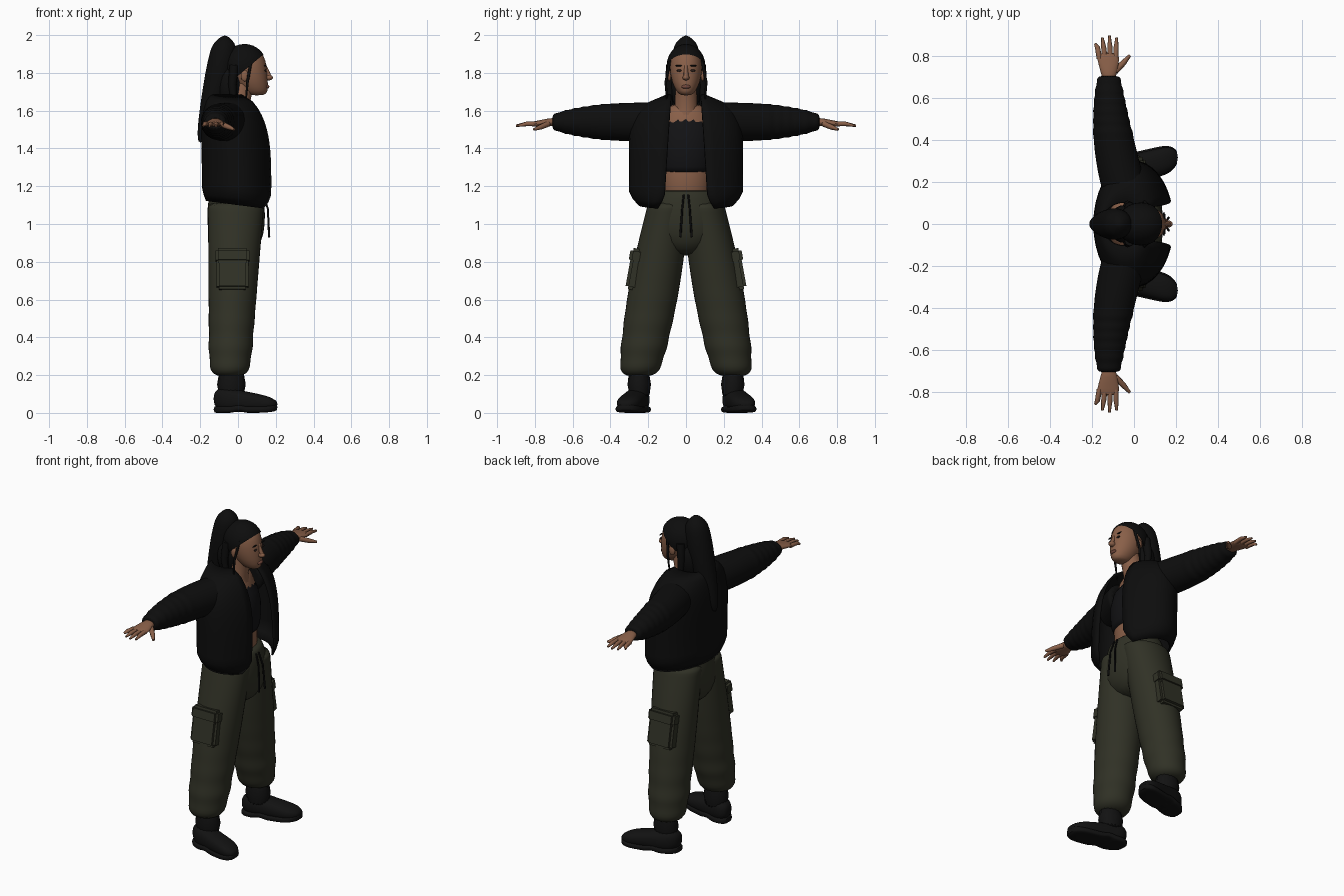
import bpy, bmesh, math
from mathutils import Vector, Matrix

default_cube = bpy.data.objects.get("Cube")
if default_cube:
    bpy.data.objects.remove(default_cube)


def material(name, *colour):
    result = bpy.data.materials.new(name)
    result.diffuse_color = (*colour, 1)
    result.use_nodes = True
    shader = result.node_tree.nodes["Principled BSDF"]
    shader.inputs["Base Color"].default_value = (*colour, 1)
    shader.inputs["Roughness"].default_value = .9
    return result


SKIN = material("warm brown skin", .25, .115, .065)
LIP = material("dark lip", .17, .065, .045)
HAIR = material("black hair", .004, .004, .004)
JACKET = material("black jacket", .004, .004, .004)
SHIRT = material("charcoal top", .006, .006, .007)
PANTS = material("olive cloth", .03, .031, .019)
BOOT = material("black boots", .006, .006, .006)
EYE = material("dark eye", .02, .012, .01)


def finish(name, bm, mat, subdivide=False):
    bmesh.ops.recalc_face_normals(bm, faces=bm.faces)
    mesh = bpy.data.meshes.new(name)
    bm.to_mesh(mesh)
    bm.free()
    part = bpy.data.objects.new(name, mesh)
    bpy.context.collection.objects.link(part)
    mesh.materials.append(mat)
    if subdivide:
        modifier = part.modifiers.new("smooth", "SUBSURF")
        modifier.levels = modifier.render_levels = 1
    bpy.ops.object.select_all(action="DESELECT")
    part.select_set(True)
    bpy.context.view_layer.objects.active = part
    bpy.ops.object.shade_smooth_by_angle(angle=math.radians(60))
    return part


def bridge(rings, closed=True):
    bm = bmesh.new()
    rows = [[bm.verts.new(point) for point in ring] for ring in rings]
    count = len(rows[0])
    for lower, upper in zip(rows, rows[1:]):
        for i in range(count if closed else count - 1):
            j = (i + 1) % count
            bm.faces.new((lower[i], lower[j], upper[j], upper[i]))
    if closed:
        bm.faces.new(rows[0])
        bm.faces.new(rows[-1])
    return bm


def loft(name, axis, rows, mat, side=1, power=1.0, count=18):
    """Each row: place on axis, two centre coordinates, two radii."""
    rings = []
    for place, centre_a, centre_b, radius_a, radius_b in rows:
        ring = []
        for i in range(count):
            angle = math.tau * i / count
            c, s = math.cos(angle), math.sin(angle)
            a = centre_a + radius_a * math.copysign(abs(c) ** power, c)
            b = centre_b + radius_b * math.copysign(abs(s) ** power, s)
            x, y, z = {"x": (place, a, b), "y": (a, place, b), "z": (a, b, place)}[axis]
            ring.append((x, y * side, z))
        rings.append(ring)
    return finish(name, bridge(rings), mat, subdivide=True)


def column(name, mat, *rows):
    """Upright centred loft; each row: height, centre x, depth, width."""
    return loft(name, "z", [(z, x, 0, depth, width) for z, x, depth, width in rows], mat)


def strand(name, mat, *points, side=1, count=8):
    """Tapered tube; each point: x, y, z, radius."""
    places = [Vector((x, y * side, z)) for x, y, z, radius in points]
    rings = []
    for i, place in enumerate(places):
        along = places[min(i + 1, len(places) - 1)] - places[max(i - 1, 0)]
        across = along.orthogonal().normalized() if i == 0 else (across - across.project(along)).normalized()
        other = along.cross(across).normalized()
        angles = [math.tau * k / count for k in range(count)]
        rings.append([place + points[i][3] * (across * math.cos(a) + other * math.sin(a)) for a in angles])
    return finish(name, bridge(rings), mat)


def ball(name, mat, centre, size, hairline=None):
    bm = bmesh.new()
    bmesh.ops.create_uvsphere(bm, u_segments=24, v_segments=16, radius=1)
    bmesh.ops.scale(bm, vec=size, verts=bm.verts)
    bmesh.ops.translate(bm, vec=centre, verts=bm.verts)
    if hairline:
        point, normal = hairline
        bmesh.ops.bisect_plane(bm, geom=bm.verts[:] + bm.edges[:] + bm.faces[:],
                               plane_co=point, plane_no=normal, clear_inner=True)
    return finish(name, bm, mat)


def block(name, mat, centre, half, tilt):
    bm = bmesh.new()
    bmesh.ops.create_cube(bm, size=2)
    bmesh.ops.scale(bm, vec=half, verts=bm.verts)
    bmesh.ops.rotate(bm, matrix=Matrix.Rotation(tilt, 3, "X"), verts=bm.verts)
    bmesh.ops.translate(bm, vec=centre, verts=bm.verts)
    bmesh.ops.bevel(bm, geom=bm.edges[:], offset=.015, segments=2, affect="EDGES")
    return finish(name, bm, mat)


def steps(count):
    return [i / count for i in range(count + 1)]


def mix(start, end, t):
    return start + (end - start) * t


# Head, face and neck
column("head", SKIN, (1.68, .1, .04, .03), (1.7, .09, .07, .05), (1.75, .07, .09, .077),
       (1.83, .05, .105, .09), (1.9, .045, .095, .08), (1.94, .04, .05, .04))
strand("nose_bridge", SKIN, (.14, 0, 1.84, .01), (.165, 0, 1.78, .013))
ball("nose_tip", SKIN, (.16, 0, 1.775), (.025, .018, .015))
ball("lips", LIP, (.153, 0, 1.727), (.013, .024, .011))
strand("neck", SKIN, (-.01, 0, 1.57, .08), (0, 0, 1.63, .06), (.03, 0, 1.74, .055), count=20)

# Scalp hair cut along a slanted hairline, nape hair and ponytail
ball("hair_cap", HAIR, (.035, 0, 1.835), (.118, .103, .118),
     hairline=((0, 0, 1.785), (-.84, 0, 1)))
ball("nape_hair", HAIR, (-.05, 0, 1.73), (.07, .09, .13))
ponytail = []
for t in steps(14):
    radius = max(.01, .077 * abs(math.sin(math.pi * t ** .6)) ** .5)
    ponytail.append((mix(2, 1.43, t), mix(-.07, -.2, t ** 1.5), radius, radius))
column("ponytail", HAIR, *ponytail)

# Torso, cropped top and trouser hips
column("torso", SKIN, (1.1, -.01, .12, .15), (1.25, -.01, .11, .13),
       (1.5, -.02, .115, .16), (1.6, -.03, .09, .13), (1.64, -.02, .06, .07))
column("cropped_top", SHIRT, (1.27, -.01, .12, .14), (1.28, -.01, .125, .15),
       (1.43, -.01, .145, .165), (1.6, -.025, .1, .14))
column("trouser_hips", PANTS, (.83, -.01, .08, .05), (.9, -.01, .14, .2),
       (1, -.01, .157, .24), (1.1, -.01, .155, .2), (1.17, -.01, .14, .166), (1.18, -.01, .13, .16))

# Open jacket body, rounding in at the shoulders and gathered at the hem
rings = []
for t in steps(16):
    hem = max(0, 1 - t * 10)
    depth = mix(.19, .11, t ** 5) - .02 * hem
    width = mix(.303, .105, t ** 9) - .05 * hem
    gap = math.asin((mix(.12, .08, t) + .03 * hem) / width)
    ring = []
    for turn in steps(32):
        angle = mix(gap, math.tau - gap, turn)
        x = depth * math.cos(angle) - .05 * t ** 3
        droop = .13 * x * max(0, 1 - t * 2)
        ring.append((x, width * math.sin(angle), mix(1.1, 1.685, t) - droop))
    rings.append(ring)
jacket = finish("jacket_body", bridge(rings, closed=False), JACKET)
jacket.modifiers.new("cloth", "SOLIDIFY").thickness = .012

for side, word in ((1, "left"), (-1, "right")):
    # Face details and loose hair
    ball(word + "_eye", EYE, (.146, .036 * side, 1.812), (.005, .015, .006))
    ball(word + "_brow", HAIR, (.143, .038 * side, 1.838), (.005, .02, .004))
    ball(word + "_ear", SKIN, (.035, .088 * side, 1.785), (.02, .01, .03))
    strand(word + "_loose_lock", HAIR, (.07, .085, 1.87, .008), (.05, .107, 1.75, .007),
           (.04, .1, 1.63, .003), side=side)
    strand(word + "_back_lock", HAIR, (-.02, .08, 1.84, .025), (-.03, .09, 1.74, .022),
           (-.02, .085, 1.61, .012), side=side)

    # Sleeve with gathered folds toward the cuff
    sleeve = []
    for i, t in enumerate(steps(24)):
        fold = (.005 if i % 2 else -.005) * (.5 < t < .95)
        sleeve.append((mix(.13, .71, t), mix(-.12, -.035, (1 - t) ** 2), 1.54,
                       mix(.11, .055, t * t) + fold, mix(.105, .042, t ** 3) + fold))
    loft(word + "_sleeve", "y", sleeve, JACKET, side)

    # Hand with spread fingers
    loft(word + "_palm", "y", [(.68, -.12, 1.54, .03, .024), (.73, -.12, 1.54, .04, .02),
                               (.79, -.123, 1.53, .056, .016), (.82, -.125, 1.53, .05, .012)],
         SKIN, side)
    for i, finger in enumerate(("little", "ring", "middle", "index")):
        base = -.165 + .026 * i
        tip = -.185 + .034 * i
        reach = .9 - .01 * (i - 2) ** 2
        strand(f"{word}_{finger}_finger", SKIN, (base, .79, 1.53, .013),
               (mix(base, tip, .5), .845, 1.53, .012), (tip, reach, 1.52, .006), side=side)
    strand(word + "_thumb", SKIN, (-.09, .73, 1.53, .016), (-.05, .77, 1.513, .014),
           (-.02, .805, 1.5, .007), side=side)

    # Baggy trouser leg, bunched above a tight ankle
    leg = []
    for t in steps(24):
        bunch = .012 * math.sin(t * 45) * (1 - t) ** 5
        cuff = .035 * max(0, 1 - t * 15)
        leg.append((mix(.19, 1.12, t), mix(-.045, -.01, t), mix(.25, .09, t),
                    mix(.11, .152, t) + bunch - cuff,
                    .11 + .026 * math.sin(math.pi * t) + bunch - cuff))
    loft(word + "_trouser_leg", "z", leg, PANTS, side)
    block(word + "_cargo_pocket", PANTS, (-.03, .27 * side, .75), (.085, .035, .1), .18 * side)
    block(word + "_pocket_flap", PANTS, (-.03, .262 * side, .83), (.09, .037, .04), .18 * side)
    strand(word + "_drawstring", JACKET, (.135, .012, 1.155, .005), (.158, .02, 1.08, .005),
           (.165, .03, .93, .006), side=side)

    # Boot: shaft, tapering foot, and a sole with a raised arch
    loft(word + "_boot_shaft", "z", [(.05, -.035, .245, .08, .066), (.25, -.035, .25, .084, .07)],
         BOOT, side)
    foot, sole = [], []
    for t in steps(14):
        u = 2 * t - 1
        x = mix(-.13, .21, t)
        y = .27 + .23 * x
        taper = 1 - .6 * u ** 6
        arch = .008 * (abs(u + .2) < .15) + .012 * max(0, u) ** 4
        foot.append((x, y, .06 - .015 * u, .066 * taper, (.055 - .02 * u) * taper))
        sole.append((x, y, .018 + arch, .073 * taper, .018))
    loft(word + "_boot_foot", "x", foot, BOOT, side, power=.8)
    loft(word + "_boot_sole", "x", sole, BOOT, side, power=.5)
